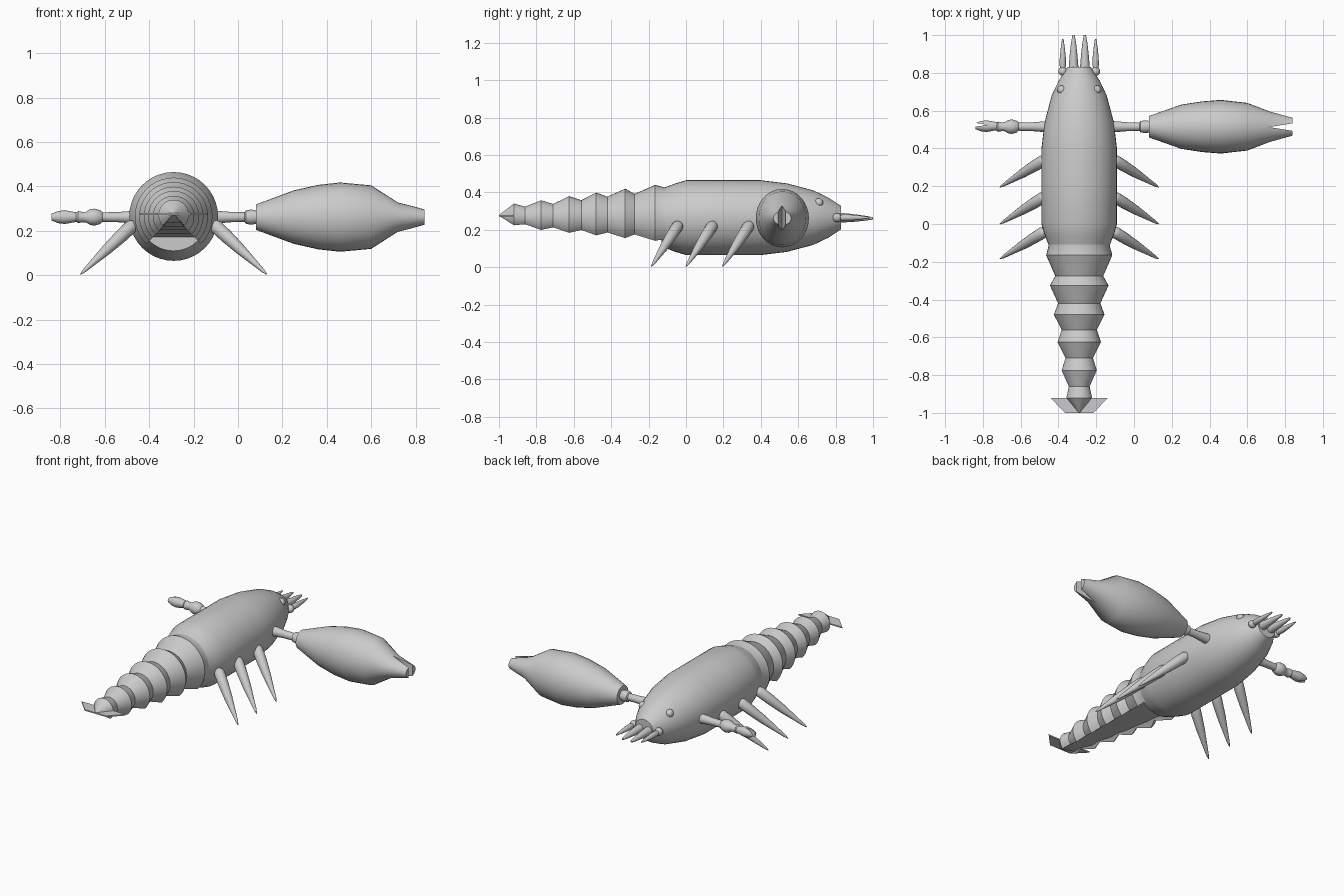
import bpy, bmesh, math
from mathutils import Vector

if "Cube" in bpy.data.objects:
    bpy.data.objects.remove(bpy.data.objects["Cube"])

CX, CZ = -0.29, 0.265          # long axis of the body
ARM_Y, ARM_Z = 0.515, 0.262    # axis of the arms

shell = bpy.data.materials.new("shell_grey")
shell.diffuse_color = (0.6, 0.6, 0.6, 1)
shell.use_nodes = True
shell.node_tree.nodes["Principled BSDF"].inputs["Base Color"].default_value = shell.diffuse_color


def add_object(name, bm):
    bmesh.ops.recalc_face_normals(bm, faces=bm.faces)
    mesh = bpy.data.meshes.new(name)
    bm.to_mesh(mesh)
    bm.free()
    mesh.materials.append(shell)
    ob = bpy.data.objects.new(name, mesh)
    bpy.context.collection.objects.link(ob)
    return ob


def loft(name, rings):
    """Join closed rings of points and cap both ends."""
    bm = bmesh.new()
    rows = [[bm.verts.new(p) for p in ring] for ring in rings]
    for a, b in zip(rows, rows[1:]):
        for i in range(len(a)):
            j = (i + 1) % len(a)
            bm.faces.new((a[i], a[j], b[j], b[i]))
    bm.faces.new(rows[0])
    bm.faces.new(rows[-1])
    return add_object(name, bm)


def lathe(name, origin, direction, profile, sides=24):
    """Profile rows: distance, radius, optional second radius."""
    d = Vector(direction).normalized()
    u = Vector((0, 0, 1)).cross(d).normalized()
    v = d.cross(u)
    rings = []
    for row in profile:
        t, ru, rv = row[0], row[1], row[-1]
        c = Vector(origin) + d * t
        rings.append([c + u * ru * math.cos(a) + v * rv * math.sin(a)
                      for a in (2 * math.pi * i / sides for i in range(sides))])
    return loft(name, rings)


def ball(name, centre, r):
    bm = bmesh.new()
    bmesh.ops.create_uvsphere(bm, u_segments=16, v_segments=10, radius=r)
    bmesh.ops.translate(bm, verts=bm.verts, vec=centre)
    return add_object(name, bm)


def notch(ob, tip, end):
    """Cut a wedge between the pincers; points are (x, y)."""
    (tx, ty), (ex, y0, y1) = tip, end
    cutter = loft("notch_cutter", [[(tx, ty, z), (ex, y0, z), (ex, y1, z)]
                                   for z in (0, 0.6)])
    cutter.hide_render = True
    mod = ob.modifiers.new("notch", 'BOOLEAN')
    mod.operation, mod.object, mod.solver = 'DIFFERENCE', cutter, 'EXACT'
    bpy.context.view_layer.objects.active = ob
    bpy.ops.object.modifier_apply(modifier=mod.name)
    bpy.data.objects.remove(cutter)


# Body
lathe("body", (CX, 0, CZ), (0, 1, 0),
      [(-.13, .155), (-.06, .182), (0, .2), (.2, .2), (.4, .2), (.54, .183),
       (.68, .146), (.76, .108), (.83, .062)], 40)

# Segmented tail: arched shell with a flat, recessed belly
stations = [(-.06, .172), (-.115, .162), (-.165, .175), (-.275, .127),
            (-.325, .155), (-.42, .112), (-.48, .134), (-.56, .093),
            (-.625, .115), (-.71, .073), (-.775, .093), (-.86, .055),
            (-.92, .068), (-.998, .004)]
rings = []
for y, r in stations:
    belly = min(r * .9, .135 + .1 * (y + .1))
    polar = [(r, math.radians(-45 + 270 * i / 30)) for i in range(31)]
    polar += [(belly, math.radians(225)), (belly, math.radians(-45))]
    cz = CZ + max(0, -y - .8) * .06
    rings.append([(CX + q * math.cos(a), y, cz + q * math.sin(a)) for q, a in polar])
loft("tail", rings)

# Tail fan
loft("tail_fan", [[(CX + x, y, z) for x, y in
                   ((-.152, -.92), (-.075, -1), (.075, -1), (.152, -.92))]
                  for z in (.272, .28)])

# Legs, three on each side
leg_profile = [(0, .012), (.008, .024), (.025, .031), (.09, .03), (.18, .024),
               (.27, .014), (.325, .008), (.35, .002)]
for i, y in enumerate((.345, .15, -.035)):
    for side, s in (("right", 1), ("left", -1)):
        root = Vector((CX + s * .175, y, .235))
        tip = Vector((CX + s * .42, y - .15, .004))
        k = (tip - root).length / .35
        lathe(f"{side}_leg_{i + 1}", root, tip - root,
              [(t * k, r) for t, r in leg_profile], 16)

# Large claw and its arm
lathe("large_claw_arm", (0, ARM_Y, ARM_Z), (1, 0, 0),
      [(-.16, .03), (-.1, .029), (-.03, .023), (.03, .022), (.035, .03),
       (.06, .034), (.085, .03)])
claw = lathe("large_claw", (0, ARM_Y, ARM_Z), (1, 0, 0),
             [(.08, .057), (.25, .117, .12), (.36, .134, .145), (.46, .142, .156),
              (.6, .126, .143), (.72, .08, .066), (.84, .047, .037)], 32)
notch(claw, (.715, .513), (.86, .536, .49))

# Small claw and its arm
lathe("small_claw_arm", (0, ARM_Y, ARM_Z), (-1, 0, 0),
      [(.42, .03), (.48, .028), (.54, .023), (.62, .021)])
lathe("small_claw_joint", (0, ARM_Y, ARM_Z), (-1, 0, 0),
      [(.607, .018), (.62, .031), (.645, .038), (.665, .036), (.685, .024),
       (.7, .023), (.72, .027), (.73, .02)])
pincer = lathe("small_claw", (0, ARM_Y + .003, ARM_Z), (-1, 0, 0),
               [(.7, .018), (.725, .021), (.78, .031), (.81, .027), (.84, .016)], 20)
notch(pincer, (-.775, .525), (-.85, .513, .537))

# Feelers, feeler joints and eyes, mirrored about the body axis
for side, s in (("right", 1), ("left", -1)):
    lathe(f"{side}_inner_feeler", (CX + s * .03, .8, CZ), (0, 1, -.02),
          [(0, .026), (.04, .025), (.1, .02), (.16, .013), (.2, .006)], 16)
    lathe(f"{side}_outer_feeler", (CX + s * .087, .81, CZ), (0, 1, 0),
          [(0, .01), (.03, .017), (.07, .016), (.12, .011), (.17, .004)], 16)
    ball(f"{side}_feeler_joint", (CX + s * .087, .808, CZ), .024)
    ball(f"{side}_eye", (CX + s * .093, .71, .345), .024)

# Smooth shading with crisp edges
for ob in bpy.context.scene.objects:
    ob.select_set(True)
bpy.context.view_layer.objects.active = bpy.data.objects["body"]
bpy.ops.object.shade_smooth_by_angle(angle=math.radians(35))
